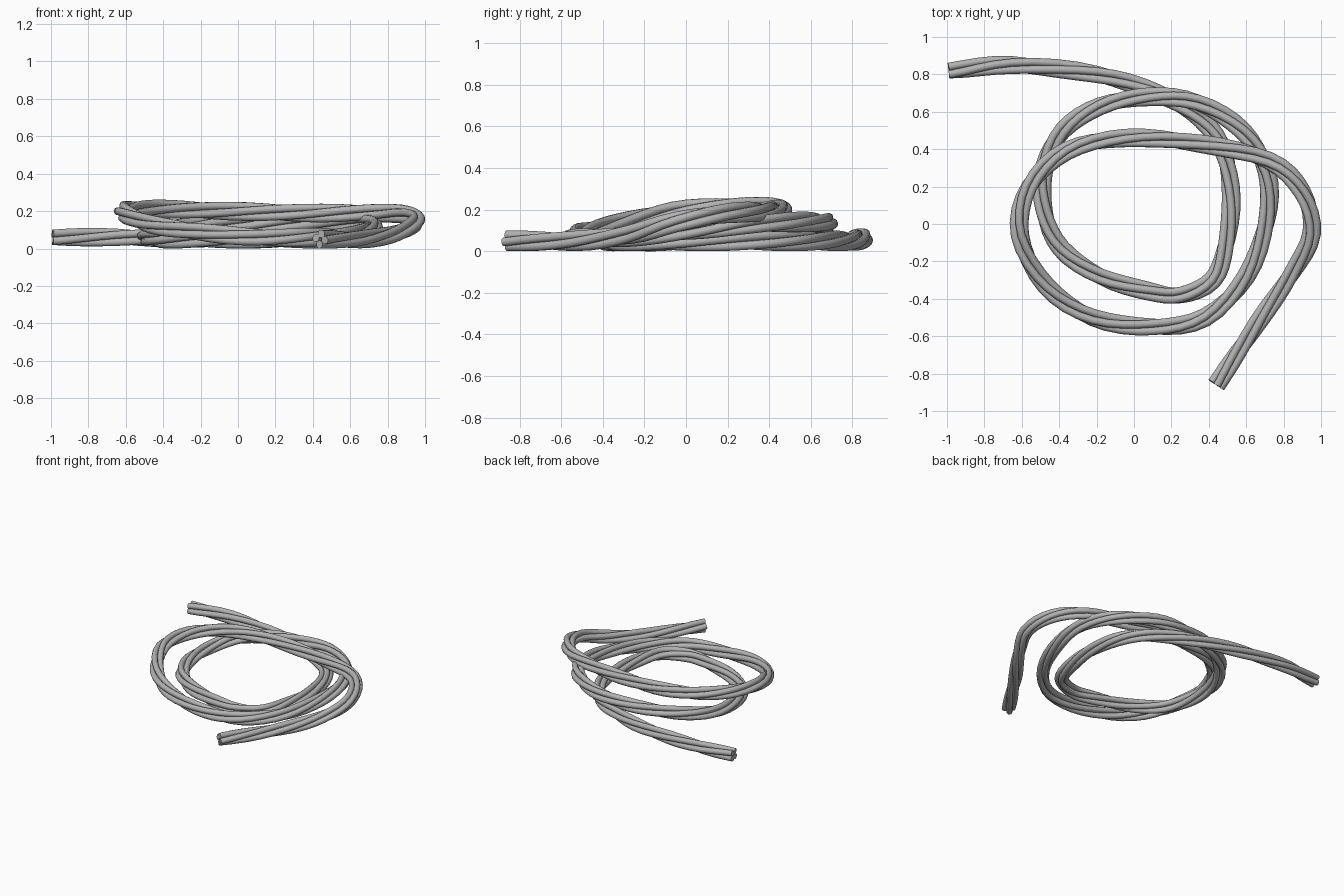
import bpy
import math
from mathutils import Vector

default_cube = bpy.data.objects.get("Cube")
if default_cube:
    bpy.data.objects.remove(default_cube, do_unlink=True)

STRANDS = 4
STRAND_RADIUS = 0.0215
STRAND_OFFSET = 0.029
TURN_LENGTH = 1.7      # rope length used by one full twist
STEPS = 4              # samples between neighbouring path points

# Centre line of the coiled rope, in hundredths of a unit
PATH = [
    (-99, 82, 6), (-65, 85, 6), (-20, 80, 5), (12, 70, 5), (36, 56, 5),
    (48, 38, 5), (52, 14, 5), (49, -12, 5), (42, -30, 5), (25, -38, 5),
    (8, -36, 5), (-18, -28, 5), (-39, -13, 5), (-48, 7, 6), (-48, 30, 7),
    (-38, 50, 10), (-18, 63, 12), (8, 68, 13), (34, 65, 14), (58, 50, 14),
    (71, 28, 13), (71, 2, 10), (60, -28, 7), (38, -50, 6), (10, -55, 6),
    (-22, -50, 9), (-47, -33, 13), (-61, -6, 19), (-56, 20, 21),
    (-36, 39, 21), (-5, 46, 20), (35, 43, 19), (72, 34, 19), (90, 17, 18),
    (95, -5, 14), (84, -27, 8), (66, -53, 5), (44, -86, 5),
]


def smooth_path(points):
    """Pass a flowing curve through the points."""
    pts = [Vector(p) / 100 for p in points]
    pts = [2 * pts[0] - pts[1]] + pts + [2 * pts[-1] - pts[-2]]
    result = []
    for a, b, c, d in zip(pts, pts[1:], pts[2:], pts[3:]):
        for step in range(STEPS):
            t = step / STEPS
            result.append(b + (c - a) * t / 2
                          + (2 * a - 5 * b + 4 * c - d) * t * t / 2
                          + (3 * b - a - 3 * c + d) * t ** 3 / 2)
    result.append(pts[-2])
    return result


def strand_points(centre, phase):
    """Wind one strand around the centre line."""
    points, travelled = [], 0
    for i, here in enumerate(centre):
        before, after = centre[max(i - 1, 0)], centre[min(i + 1, len(centre) - 1)]
        if i:
            travelled += (here - before).length
        forward = (after - before).normalized()
        side = Vector((0, 0, 1)).cross(forward).normalized()
        up = forward.cross(side)
        angle = phase - math.tau * travelled / TURN_LENGTH
        points.append(here + STRAND_OFFSET * (side * math.cos(angle) + up * math.sin(angle)))
    return points


def make_strand(name, points, material):
    """Turn a line of points into a round, capped strand."""
    curve = bpy.data.curves.new(name, "CURVE")
    curve.dimensions = "3D"
    curve.bevel_depth = STRAND_RADIUS
    curve.bevel_resolution = 3
    curve.use_fill_caps = True
    spline = curve.splines.new("POLY")
    spline.points.add(len(points) - 1)
    for target, point in zip(spline.points, points):
        target.co = (*point, 1)
    curve.materials.append(material)
    strand = bpy.data.objects.new(name, curve)
    bpy.context.collection.objects.link(strand)
    bpy.ops.object.select_all(action="DESELECT")
    strand.select_set(True)
    bpy.context.view_layer.objects.active = strand
    bpy.ops.object.convert(target="MESH")
    bpy.ops.object.shade_smooth_by_angle(angle=math.radians(50))


grey = bpy.data.materials.new("rope grey")
colour = (0.45, 0.45, 0.45, 1)
grey.diffuse_color = colour
grey.use_nodes = True
grey.node_tree.nodes["Principled BSDF"].inputs["Base Color"].default_value = colour

# Rope strands twisted around the shared centre line
centre_line = smooth_path(PATH)
for number in range(STRANDS):
    phase = math.tau * (number + 0.5) / STRANDS
    make_strand(f"rope_strand_{number + 1}", strand_points(centre_line, phase), grey)
